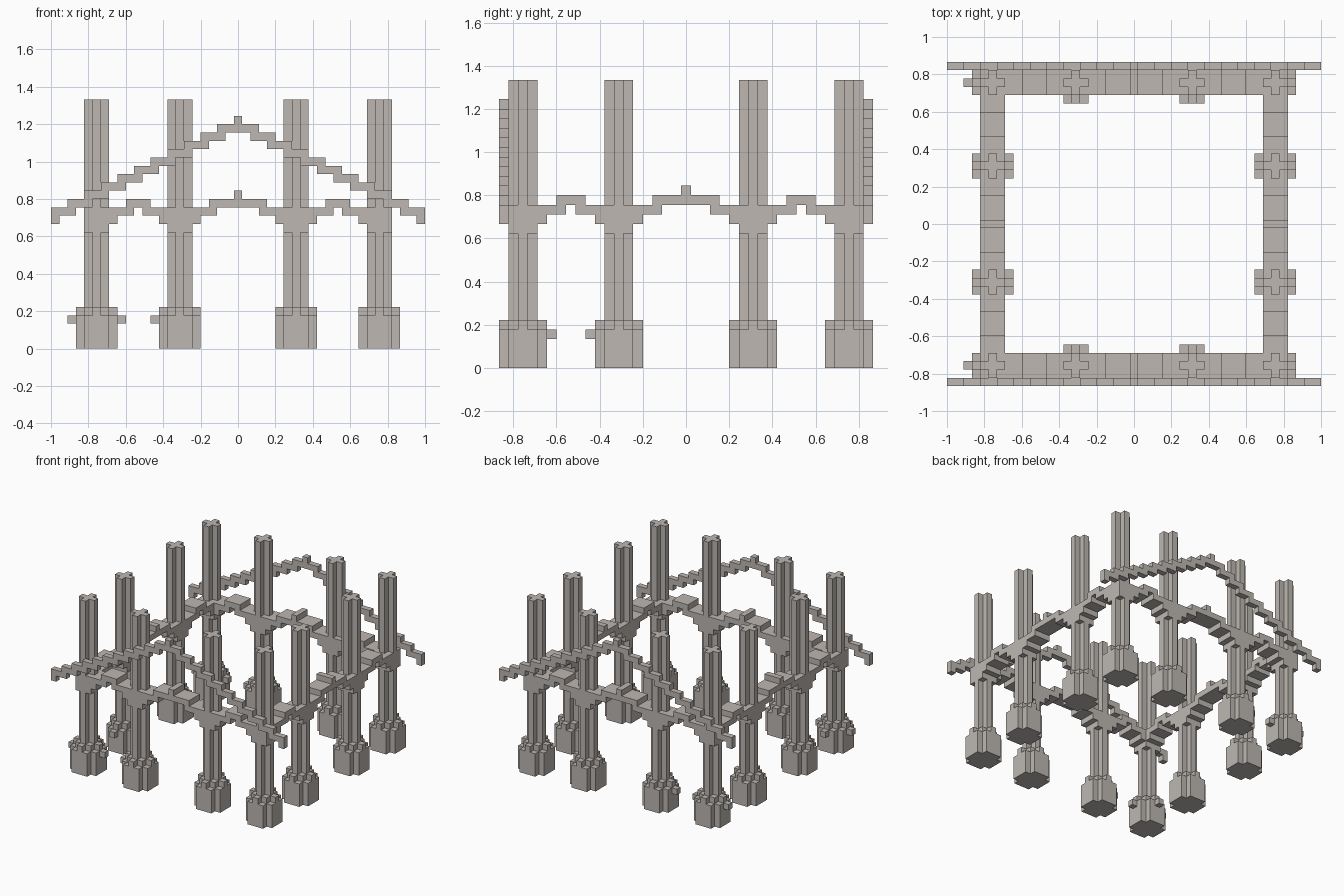
import bpy
import bmesh
from mathutils import Vector

U = 2 / 45  # size of one building block

cube = bpy.data.objects.get("Cube")
if cube:
    bpy.data.objects.remove(cube)

stone = bpy.data.materials.new("warm_grey_stone")
stone.use_nodes = True
colour = (0.51, 0.475, 0.445, 1)
stone.diffuse_color = colour
stone.node_tree.nodes["Principled BSDF"].inputs["Base Color"].default_value = colour


def prism(name, outline, lo, hi, axis="z"):
    """Extrude a flat outline, given in blocks, along an axis from lo to hi."""
    place = {
        "x": lambda a, b, c: (c, a, b),
        "y": lambda a, b, c: (a, c, b),
        "z": lambda a, b, c: (a, b, c),
    }[axis]
    bm = bmesh.new()
    face = bm.faces.new([bm.verts.new(Vector(place(a, b, lo)) * U) for a, b in outline])
    side = bmesh.ops.extrude_face_region(bm, geom=[face])
    verts = [g for g in side["geom"] if isinstance(g, bmesh.types.BMVert)]
    bmesh.ops.translate(bm, verts=verts, vec=Vector(place(0, 0, hi - lo)) * U)
    bmesh.ops.recalc_face_normals(bm, faces=bm.faces)
    mesh = bpy.data.meshes.new(name)
    bm.to_mesh(mesh)
    bm.free()
    mesh.materials.append(stone)
    obj = bpy.data.objects.new(name, mesh)
    bpy.context.collection.objects.link(obj)
    return obj


def cross(cx, cy, reach, half):
    """Plus-shaped outline around a centre."""
    r, h = reach, half
    quarter = [(r, -h), (r, h), (h, h)]
    points = []
    for _ in range(4):
        points += quarter
        quarter = [(-y, x) for x, y in quarter]
    return [(cx + x, cy + y) for x, y in points]


def square(cx, cy, h):
    return [(cx - h, cy - h), (cx + h, cy - h), (cx + h, cy + h), (cx - h, cy + h)]


def stepped(reach, top, bottom):
    """Stepped outline, mirrored about zero, from height rules per block."""
    cells = range(-reach, reach + 1)
    upper = [(c + s, top(abs(c))) for c in cells for s in (-0.5, 0.5)]
    lower = [(c + s, bottom(abs(c))) for c in cells for s in (-0.5, 0.5)]
    points = []
    for p in upper + lower[::-1]:
        if not points or points[-1] != p:
            points.append(p)
    return points


# Columns on stepped bases around the perimeter
spots = [(x, y) for x in (-17, -7, 7, 17) for y in (-17, -7, 7, 17)
         if 17 in (abs(x), abs(y))]
for x, y in spots:
    prism("column", cross(x, y, 1.5, 0.5), 4, 30)
    prism("column_base", cross(x, y, 2.5, 1.5), 0, 4)
    prism("base_crown", cross(x, y, 2.5, 0.5), 4, 5)
    prism("base_shoulder", square(x, y, 1.5), 4, 5)

# Small blocks jutting from some bases
for y in (-17, 17):
    for x in (-20, -14, -10):
        prism("base_stub", square(x, y, 0.5), 3, 4)
for y in (-14, -10):
    prism("base_stub", square(-17, y, 0.5), 3, 4)


# Arched beams joining the columns on all four sides
def beam_top(c):
    if c == 0:
        return 19
    return 18 if c <= 3 or 11 <= c <= 13 else 17


def beam_bottom(c):
    if c <= 2 or c == 12:
        return 17
    from_column = min(abs(c - 7), abs(c - 17))
    return 14 if from_column <= 1 else 15 if from_column == 2 else 16


arches = stepped(18, beam_top, beam_bottom)
for side in (-17, 17):
    prism("arched_beam", arches, side - 1.5, side + 1.5, "y")
    prism("side_arched_beam", arches, side - 1.5, side + 1.5, "x")

# Stepped gables on the front and back
gable = stepped(22, lambda c: 28 - (c + 1) // 2, lambda c: 26 - c // 2)
for side in (-19, 19):
    prism("gable", gable, side - 0.5, side + 0.5, "y")
